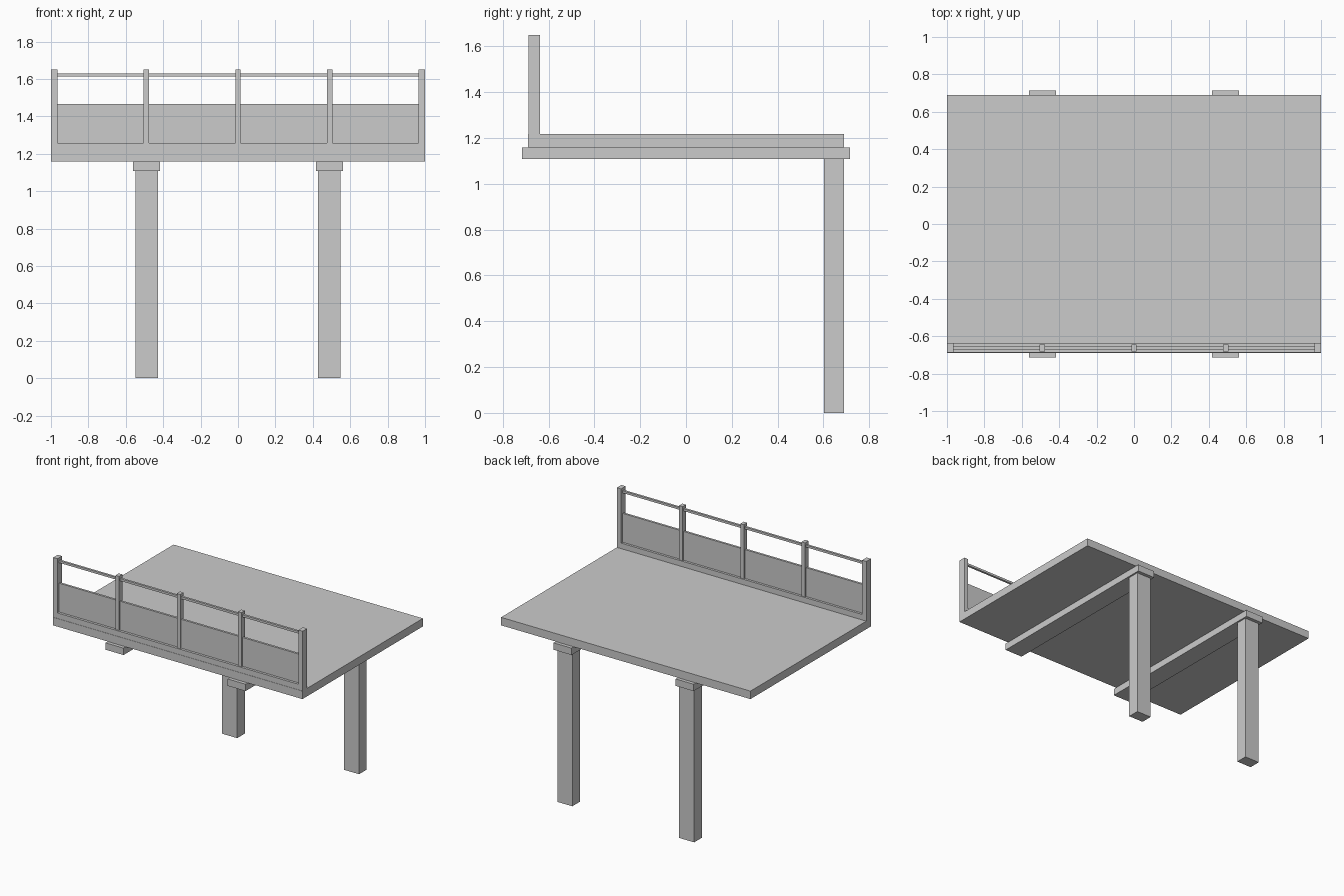
import bpy

if "Cube" in bpy.data.objects:
    bpy.data.objects.remove(bpy.data.objects["Cube"])

def box(name, x0, x1, y0, y1, z0, z1):
    bpy.ops.mesh.primitive_cube_add(size=1, location=((x0 + x1) / 2, (y0 + y1) / 2, (z0 + z1) / 2))
    ob = bpy.context.object
    ob.name = name
    ob.scale = (x1 - x0, y1 - y0, z1 - z0)
    bpy.ops.object.transform_apply(location=False, rotation=False, scale=True)
    return ob

# Deck slab
box("deck", -1, 1, -0.69, 0.69, 1.159, 1.217)

# Cross beams and rear columns
for side, x in (("left", -0.489), ("right", 0.489)):
    box(side + "_beam", x - 0.072, x + 0.072, -0.715, 0.715, 1.109, 1.159)
    box(side + "_column", x - 0.06, x + 0.06, 0.603, 0.69, 0, 1.109)

# Railing: kerb, end posts, inner posts
y = -0.662
box("railing_kerb", -1, 1, -0.688, -0.637, 1.217, 1.257)
for side, x in (("left", -0.983), ("right", 0.983)):
    box(side + "_end_post", x - 0.017, x + 0.017, -0.688, -0.637, 1.257, 1.65)
for i, x in enumerate((-0.491, 0, 0.491)):
    box(f"inner_post_{i + 1}", x - 0.014, x + 0.014, y - 0.019, y + 0.019, 1.257, 1.65)

# Infill panels and thin handrail segments between posts
gaps = ((-0.966, -0.505), (-0.477, -0.014), (0.014, 0.477), (0.505, 0.966))
for i, (x0, x1) in enumerate(gaps):
    box(f"panel_{i + 1}", x0, x1, y - 0.008, y + 0.008, 1.257, 1.466)
    box(f"handrail_{i + 1}", x0, x1, y - 0.008, y + 0.008, 1.614, 1.63)
